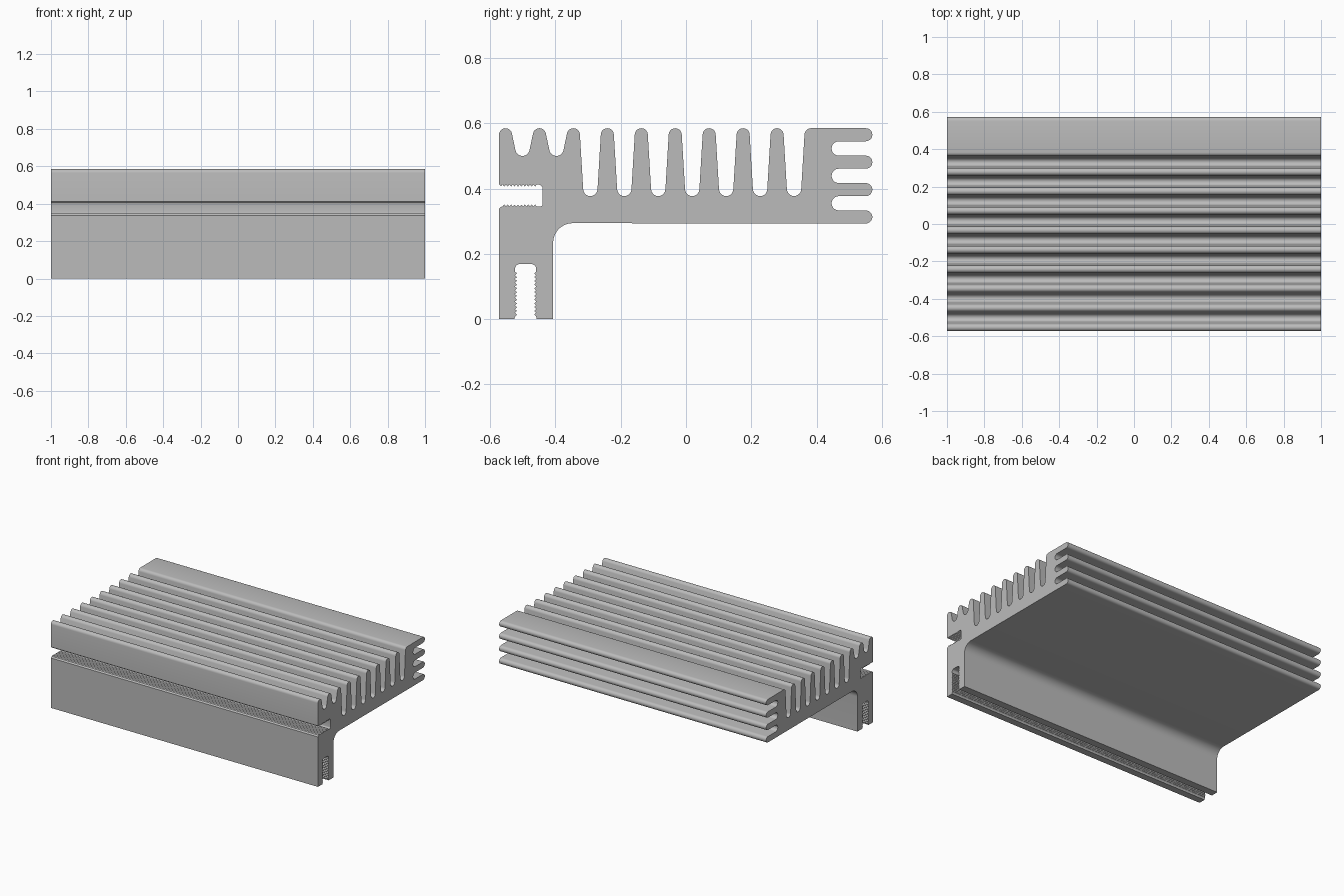
import bpy, bmesh
from math import sin, cos, radians

cube = bpy.data.objects.get("Cube")
if cube:
    bpy.data.objects.remove(cube)

# Main profile dimensions (y, z)
FRONT, TOP, UNDER, LEG_BACK = -0.573, 0.585, 0.294, -0.407
TIP, GAP = 0.02, 0.022          # fin tip and groove radii
PITCH, SIDE_PITCH = 0.104, 0.084
HALF_LENGTH = 1.0
profile = []


def arc(y, z, r, start, end, steps=10):
    for i in range(steps + 1):
        a = radians(start + (end - start) * i / steps)
        profile.append((y + r * cos(a), z + r * sin(a)))


def teeth(start, end, count, dy, dz):
    """Serrated edge from start to end, with peaks pushed by (dy, dz)."""
    for i in range(2 * count + 1):
        t = i / (2 * count)
        k = i % 2
        profile.append((start[0] + (end[0] - start[0]) * t + k * dy,
                        start[1] + (end[1] - start[1]) * t + k * dz))


# Front wall and serrated front screw slot
profile += [(FRONT, 0), (FRONT, 0.338), (FRONT + 0.006, 0.344)]
teeth((-0.562, 0.345), (-0.457, 0.345), 10, 0, 0.006)
arc(-0.447, 0.353, 0.008, -90, 0, 4)
arc(-0.454, 0.398, 0.015, 0, 90, 4)
teeth((-0.457, 0.413), (-0.562, 0.413), 10, 0, -0.007)
profile += [(FRONT + 0.006, 0.407), (FRONT, 0.413)]

# Top fins with two shallow grooves followed by deep ones
tapers = [0, 13, 13] + [3.5] * 7
for i in range(9):
    y = FRONT + TIP + i * PITCH
    left, right = tapers[i], tapers[i + 1]
    arc(y, TOP - TIP, TIP, 180 - left, right)
    floor = 0.5 if i < 2 else 0.377
    arc(y + PITCH / 2, floor + GAP, GAP, 180 + right, 360 - right)

# Solid rear block and its horizontal fins
arc(FRONT + TIP + 9 * PITCH, TOP - TIP, TIP, 176.5, 90, 5)
for i in range(4):
    z = TOP - TIP - i * SIDE_PITCH
    arc(0.551, z, TIP, 90, -90)
    if i < 3:
        arc(0.468, z - SIDE_PITCH / 2, GAP, 90, 270)

# Underside, inner fillet and leg
arc(LEG_BACK + 0.06, UNDER - 0.06, 0.06, 90, 180, 12)
profile.append((LEG_BACK, 0))

# Serrated lower screw slot
profile.append((-0.457, 0))
teeth((-0.459, 0.008), (-0.459, 0.146), 12, -0.006, 0)
arc(-0.474, 0.154, 0.015, 0, 90, 4)
arc(-0.509, 0.154, 0.015, 90, 180, 4)
teeth((-0.524, 0.146), (-0.524, 0.008), 12, 0.006, 0)
profile.append((-0.526, 0))

# Extrude the profile along the length
bm = bmesh.new()
end_cap = bm.faces.new([bm.verts.new((-HALF_LENGTH, y, z)) for y, z in profile])
result = bmesh.ops.extrude_face_region(bm, geom=[end_cap], use_keep_orig=True)
moved = [g for g in result["geom"] if isinstance(g, bmesh.types.BMVert)]
bmesh.ops.translate(bm, verts=moved, vec=(2 * HALF_LENGTH, 0, 0))
bmesh.ops.recalc_face_normals(bm, faces=bm.faces)
mesh = bpy.data.meshes.new("finned_extrusion")
bm.to_mesh(mesh)
bm.free()

# Grey metal
metal = bpy.data.materials.new("grey_metal")
metal.use_nodes = True
color = (0.5, 0.5, 0.5, 1)
metal.diffuse_color = color
metal.node_tree.nodes["Principled BSDF"].inputs["Base Color"].default_value = color
mesh.materials.append(metal)

body = bpy.data.objects.new("finned_extrusion", mesh)
bpy.context.collection.objects.link(body)
bpy.ops.object.select_all(action="DESELECT")
body.select_set(True)
bpy.context.view_layer.objects.active = body
bpy.ops.object.shade_smooth_by_angle(angle=radians(30))
